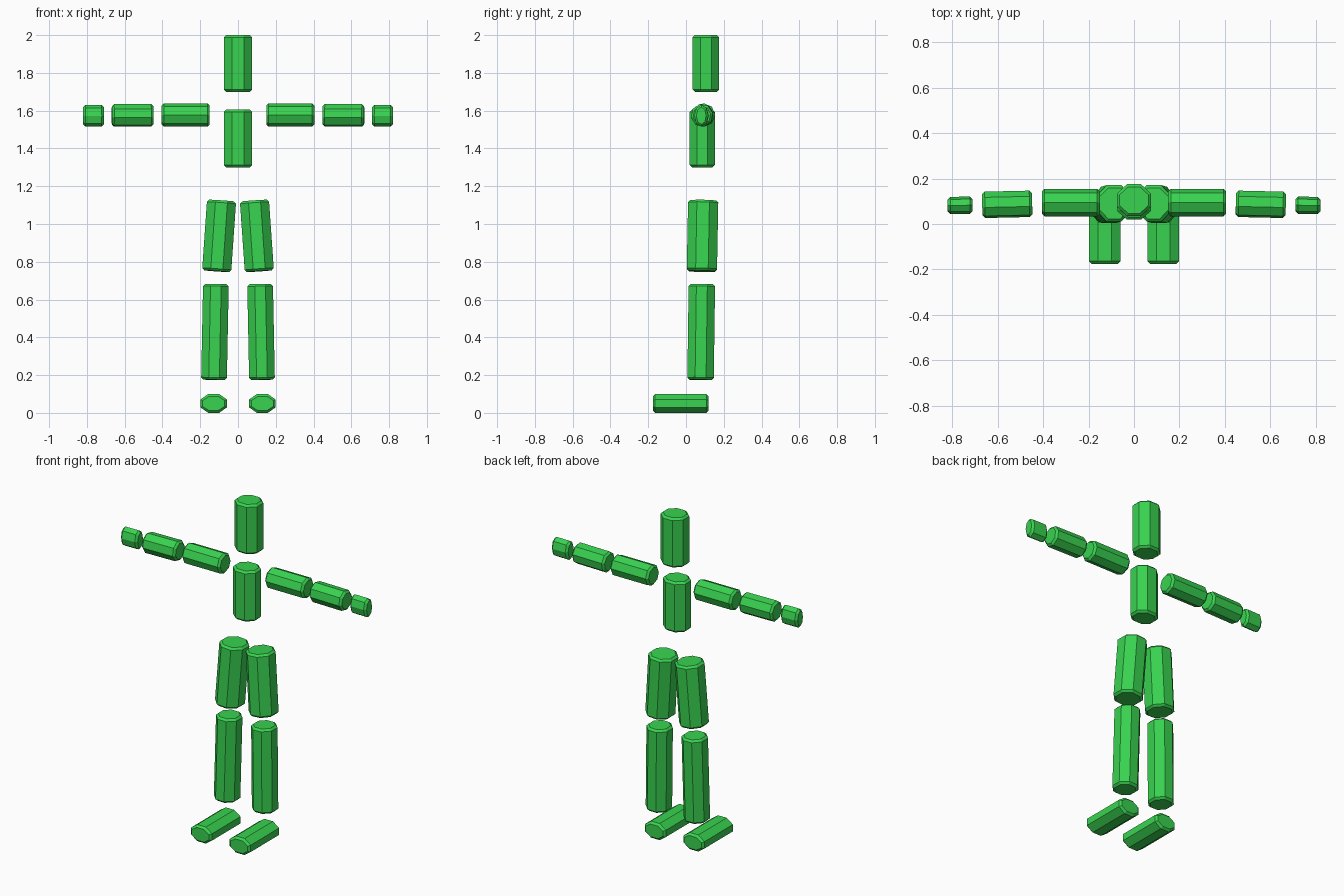
import bpy, bmesh, math
from mathutils import Vector

if "Cube" in bpy.data.objects:
    bpy.data.objects.remove(bpy.data.objects["Cube"])

green = bpy.data.materials.new("bright_green")
green.diffuse_color = (0.04, 0.65, 0.08, 1)
green.use_nodes = True
green.node_tree.nodes["Principled BSDF"].inputs["Base Color"].default_value = green.diffuse_color
SIDES = 8
CHAMFER = 0.012


def prism(name, start, end, half_u, half_v, turn=0.5, side=1):
    """Eight-sided rod with chamfered ends; half_u runs along x (or y for arms),
    half_v along the other cross axis, and turn is in fractions of one side."""
    a, b = Vector(start), Vector(end)
    axis = (b - a).normalized()
    # cross-section axes
    ref = Vector((0, 1, 0)) if abs(axis.x) > 0.7 else Vector((1, 0, 0))
    u = (ref - axis * ref.dot(axis)).normalized()
    v = axis.cross(u)
    angles = [(i + turn) * math.tau / SIDES for i in range(SIDES)]
    max_c = max(math.cos(t) for t in angles)
    max_s = max(math.sin(t) for t in angles)

    bm = bmesh.new()
    rings = []
    for centre, inset in ((a, CHAMFER), (a + axis * CHAMFER, 0),
                          (b - axis * CHAMFER, 0), (b, CHAMFER)):
        ring = []
        for t in angles:
            p = centre + u * ((half_u - inset) * math.cos(t) / max_c) \
                       + v * ((half_v - inset) * math.sin(t) / max_s)
            ring.append(bm.verts.new((p.x * side, p.y, p.z)))
        rings.append(ring)
    for low, high in zip(rings, rings[1:]):
        for i in range(SIDES):
            j = (i + 1) % SIDES
            bm.faces.new((low[i], low[j], high[j], high[i]))
    bm.faces.new(rings[0][::-1])
    bm.faces.new(rings[-1])
    bmesh.ops.recalc_face_normals(bm, faces=bm.faces)

    mesh = bpy.data.meshes.new(name)
    bm.to_mesh(mesh)
    bm.free()
    mesh.materials.append(green)
    obj = bpy.data.objects.new(name, mesh)
    bpy.context.collection.objects.link(obj)
    return obj


# Head and torso
prism("head", (0, 0.105, 1.70), (0, 0.105, 2.0), 0.075, 0.07)
prism("torso", (0, 0.086, 1.30), (0, 0.086, 1.605), 0.075, 0.067)

# Limbs: name, start, end, half sizes, turn
limbs = [
    ("upper_arm", (0.15, 0.094, 1.577), (0.405, 0.094, 1.577), 0.061, 0.062, 0.0),
    ("forearm", (0.448, 0.089, 1.575), (0.668, 0.084, 1.575), 0.058, 0.06, 0.25),
    ("hand", (0.71, 0.083, 1.573), (0.82, 0.081, 1.573), 0.038, 0.058, 0.0),
    ("thigh", (0.113, 0.084, 0.75), (0.087, 0.091, 1.124), 0.077, 0.08, 0.5),
    ("calf", (0.127, 0.077, 0.175), (0.117, 0.084, 0.682), 0.068, 0.07, 0.5),
    ("foot", (0.129, -0.175, 0.05), (0.129, 0.12, 0.05), 0.07, 0.05, 0.5),
]
for side, label in ((1, "left"), (-1, "right")):
    for part, start, end, hu, hv, turn in limbs:
        prism(f"{label}_{part}", start, end, hu, hv, turn, side)
